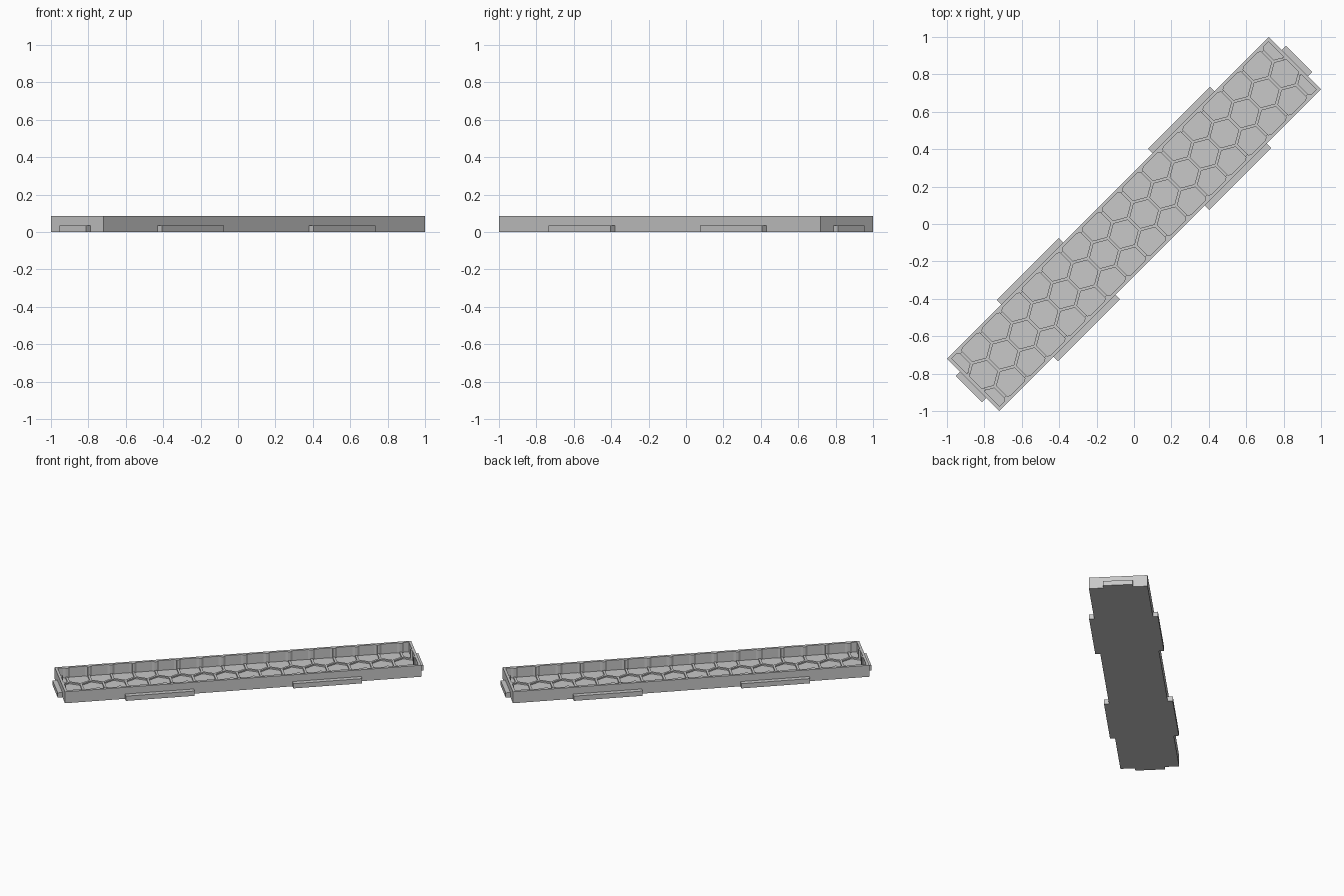
import bpy, bmesh, math
from mathutils import Matrix, Vector

if "Cube" in bpy.data.objects:
    bpy.data.objects.remove(bpy.data.objects["Cube"])

TURN = Matrix.Rotation(math.radians(45), 4, 'Z')   # tray lies on the diagonal
HALF_L, HALF_W, HEIGHT = 1.216, 0.198, 0.085
CELL_L, CELL_W = 1.198, 0.180                      # limits of the hexagon cells
PITCH, RIB = 0.152, 0.016
FLOOR, RIB_TOP = 0.012, 0.022

grey = bpy.data.materials.new("plain grey")
grey.diffuse_color = (0.58, 0.58, 0.58, 1)
grey.use_nodes = True
grey.node_tree.nodes["Principled BSDF"].inputs["Base Color"].default_value = grey.diffuse_color


def make_object(name, bm):
    bmesh.ops.recalc_face_normals(bm, faces=bm.faces)
    bm.transform(TURN)
    mesh = bpy.data.meshes.new(name)
    bm.to_mesh(mesh)
    bm.free()
    mesh.materials.append(grey)
    obj = bpy.data.objects.new(name, mesh)
    bpy.context.collection.objects.link(obj)
    return obj


def box(name, u0, u1, v0, v1, z0, z1):
    bm = bmesh.new()
    bmesh.ops.create_cube(bm, size=1)
    bm.transform(Matrix.Translation(((u0 + u1) / 2, (v0 + v1) / 2, (z0 + z1) / 2))
                 @ Matrix.Diagonal((u1 - u0, v1 - v0, z1 - z0, 1)))
    return make_object(name, bm)


def cut(obj, cutter):
    cutter.hide_render = True
    mod = obj.modifiers.new("cut", 'BOOLEAN')
    mod.operation, mod.solver, mod.object = 'DIFFERENCE', 'EXACT', cutter
    bpy.context.view_layer.objects.active = obj
    bpy.ops.object.modifier_apply(modifier=mod.name)
    bpy.data.objects.remove(cutter)


# honeycomb cells: three staggered rows of hexagons, trimmed at the rim
def honeycomb():
    bm = bmesh.new()
    radius = (PITCH - RIB) / math.sqrt(3)
    for row in (-1, 0, 1):
        shift = 0 if row else 0.5
        for k in range(-8, 9 if row else 8):
            cu, cv = (k + shift) * PITCH, row * PITCH * math.sqrt(3) / 2
            bm.faces.new([bm.verts.new((cu + radius * math.sin(i * math.pi / 3),
                                        cv + radius * math.cos(i * math.pi / 3), FLOOR))
                          for i in range(6)])
    for axis, limit in ((Vector((1, 0, 0)), CELL_L), (Vector((0, 1, 0)), CELL_W)):
        for side in (-1, 1):
            bmesh.ops.bisect_plane(bm, geom=bm.verts[:] + bm.edges[:] + bm.faces[:],
                                   plane_co=axis * side * limit, plane_no=axis * side,
                                   clear_outer=True)
    ext = bmesh.ops.extrude_face_region(bm, geom=bm.faces[:], use_keep_orig=True)
    bmesh.ops.translate(bm, vec=(0, 0, 0.2),
                        verts=[g for g in ext["geom"] if isinstance(g, bmesh.types.BMVert)])
    return make_object("cell_cutter", bm)


# tray body with rim, scalloped inner wall and low honeycomb ribs
tray = box("tray", -HALF_L, HALF_L, -HALF_W, HALF_W, 0, HEIGHT)
cut(tray, honeycomb())
cut(tray, box("inside_cutter", -1.186, 1.186, -0.166, 0.166, RIB_TOP, 0.3))

# low tabs along the long sides and at both ends
for s in (-1, 1):
    for t in (-1, 1):
        u = sorted((s * 0.337, s * 0.806))
        v = sorted((t * (HALF_W - 0.002), t * 0.232))
        box("side_tab", *u, *v, 0, 0.035)
    u = sorted((s * (HALF_L - 0.002), s * 1.248))
    box("end_tab", *u, -0.1, 0.1, 0, 0.035)
